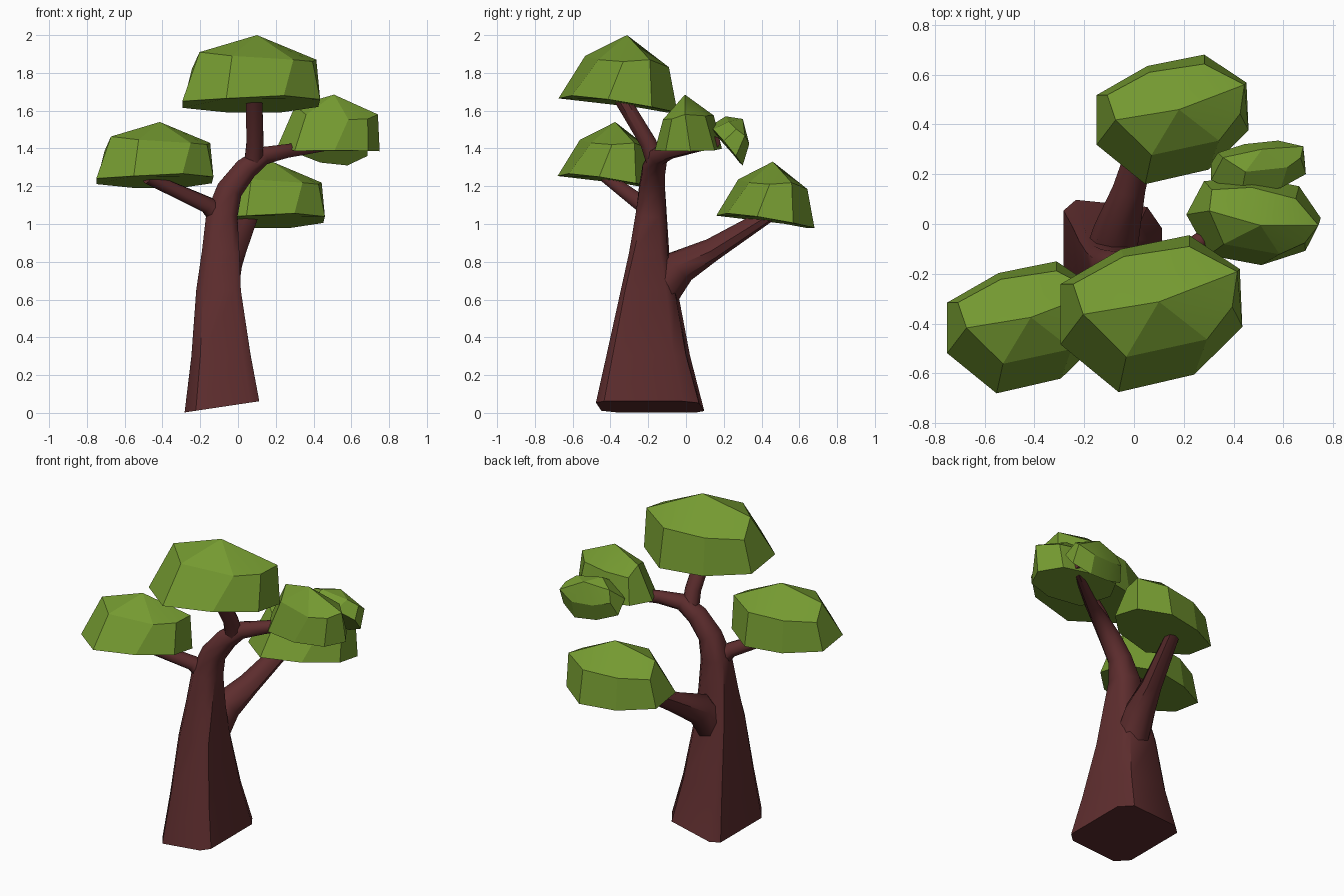
import bpy, bmesh, math
from mathutils import Vector, Matrix

if "Cube" in bpy.data.objects:
    bpy.data.objects.remove(bpy.data.objects["Cube"])


def material(name, rgb):
    m = bpy.data.materials.new(name)
    m.diffuse_color = (*rgb, 1)
    m.use_nodes = True
    m.node_tree.nodes["Principled BSDF"].inputs["Base Color"].default_value = m.diffuse_color
    return m


BARK = material("dark red bark", (0.11, 0.026, 0.027))
LEAF = material("leaf green", (0.175, 0.32, 0.03))


def loft(name, rings, mat, apex=None, smooth=None):
    """Skin a list of equal rings; the end is a cap or a fan to an apex."""
    bm = bmesh.new()
    loops = [[bm.verts.new(p) for p in r] for r in rings]
    n = len(loops[0])
    for a, b in zip(loops, loops[1:]):
        for i in range(n):
            j = (i + 1) % n
            bm.faces.new((a[i], a[j], b[j], b[i]))
    bm.faces.new(loops[0][::-1])
    if apex is None:
        bm.faces.new(loops[-1])
    else:
        tip = bm.verts.new(apex)
        for i in range(n):
            bm.faces.new((loops[-1][i], loops[-1][(i + 1) % n], tip))
    bmesh.ops.recalc_face_normals(bm, faces=bm.faces)
    me = bpy.data.meshes.new(name)
    bm.to_mesh(me)
    bm.free()
    me.materials.append(mat)
    ob = bpy.data.objects.new(name, me)
    bpy.context.collection.objects.link(ob)
    if smooth:
        bpy.ops.object.select_all(action='DESELECT')
        ob.select_set(True)
        bpy.context.view_layer.objects.active = ob
        bpy.ops.object.shade_smooth_by_angle(angle=math.radians(smooth))
    return ob


# Rounded, slightly skewed square used as the trunk's cross-section
SQUARE = [(1, .6), (.7, .9), (-.75, 1), (-1, .85), (-1, -.6), (-.7, -.9), (.75, -1), (1, -.85)]


def limb(name, path, start=None):
    """Tapered limb; path rows are x, y, z, two radii and optional squareness."""
    pts = [Vector(p[:3]) for p in path]
    rings = []
    for k, p in enumerate(path):
        t = Vector()
        if k > 0:
            t += (pts[k] - pts[k - 1]).normalized()
        if k < len(pts) - 1:
            t += (pts[k + 1] - pts[k]).normalized()
        if k == 0 and start:
            t = Vector(start)
        t.normalize()
        v = Vector((0, 1, 0))
        v = (v - t * v.dot(t)).normalized()
        u = v.cross(t)
        w = p[5] if len(p) > 5 else 0
        ring = []
        for i in range(8):
            a = math.pi * (i + 0.5) / 4
            c = Vector((math.cos(a), math.sin(a))) * 1.04
            c = c.lerp(Vector(SQUARE[i]), w)
            ring.append(pts[k] + u * (p[3] * c.x) + v * (p[4] * c.y))
        rings.append(ring)
    return loft(name, rings, BARK, smooth=46)


# Leaf clump shape, measured from its peak: rim outline and shoulder ring
RIM = [(-.39, .07, -.385), (-.39, -.17, -.35), (-.16, -.36, -.335), (.14, -.29, -.32),
       (.33, -.10, -.34), (.32, .13, -.38), (.12, .265, -.41), (-.15, .21, -.41)]
SHOULDER = [(-.34, .07, -.18), (-.30, -.05, -.09), (-.13, -.22, -.11), (.19, -.15, -.13),
            (.29, -.02, -.14), (.31, .12, -.13), (.12, .22, -.17), (-.14, .18, -.18)]


def clump(name, lo, hi, rot=Matrix()):
    """Faceted leaf dome, turned and then fitted into the box lo..hi."""
    rings = [[rot @ Vector(p) for p in r] for r in (RIM, SHOULDER)]
    apex = Vector((0, 0, 0))
    every = sum(rings, []) + [apex]
    mn = [min(p[i] for p in every) for i in range(3)]
    mx = [max(p[i] for p in every) for i in range(3)]

    def fit(p):
        return Vector([lo[i] + (p[i] - mn[i]) / (mx[i] - mn[i]) * (hi[i] - lo[i]) for i in range(3)])
    loft(name, [[fit(p) for p in r] for r in rings], LEAF, apex=fit(apex), smooth=18)


# Trunk, bending over into the right branch
limb("trunk", [(-.085, -.19, .032, .20, .287, 1), (-.09, -.20, .30, .157, .222, 1),
               (-.103, -.195, .65, .118, .15, 1), (-.092, -.195, .85, .10, .107, .8),
               (-.085, -.185, 1.05, .085, .085, .4), (-.045, -.18, 1.18, .072, .072),
               (.04, -.17, 1.29, .063, .063), (.13, -.145, 1.36, .05, .05),
               (.25, -.08, 1.385, .038, .036), (.58, .16, 1.435, .028, .025)],
     start=(-.15, 0, 1))
# Branches
limb("top_branch", [(.08, -.155, 1.31, .05, .05), (.09, -.20, 1.43, .047, .045),
                    (.085, -.345, 1.67, .045, .042)])
limb("left_branch", [(-.07, -.18, 1.0, .06, .06), (-.16, -.225, 1.10, .045, .045),
                     (-.48, -.42, 1.245, .033, .033)])
limb("back_branch", [(-.10, -.15, .61, .10, .10), (-.07, -.03, .775, .09, .09),
                     (-.02, .14, .865, .065, .058), (.065, .44, 1.05, .045, .036)])

# Leaf clumps
clump("top_leaves", (-.295, -.675, 1.59), (.435, -.045, 2.0))
clump("left_leaves", (-.75, -.68, 1.19), (-.13, -.15, 1.54))
clump("back_leaves", (-.15, .16, .98), (.46, .68, 1.33))
clump("right_leaves", (.21, -.165, 1.385), (.75, .19, 1.685),
      Matrix.Rotation(math.radians(10), 4, 'X') @ Matrix.Rotation(math.radians(-25), 4, 'Z'))
clump("outer_right_leaves", (.31, .12, 1.31), (.69, .335, 1.57),
      Matrix.Rotation(math.radians(-33), 4, 'X'))
